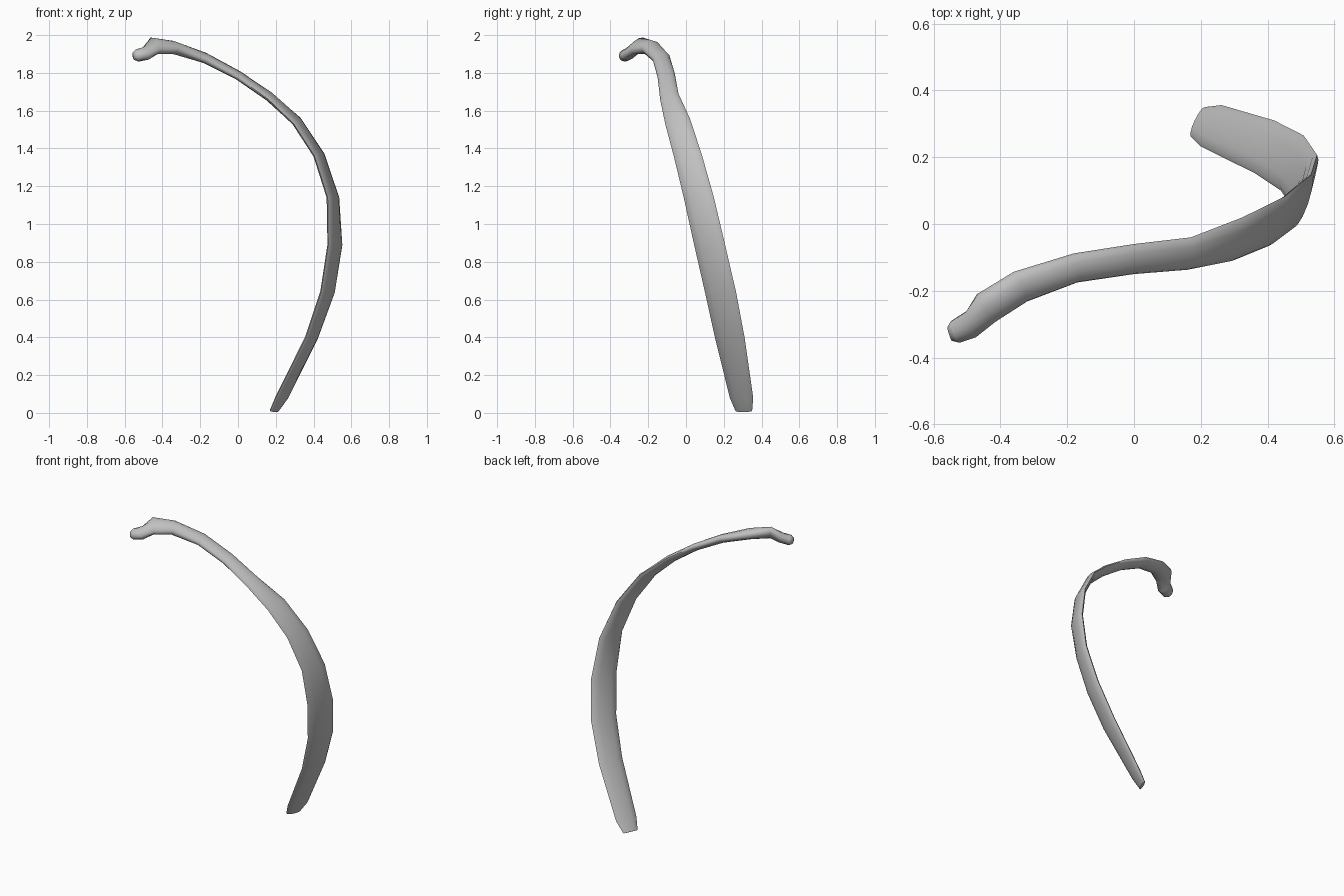
import bpy
import bmesh
import math
from mathutils import Vector

SIDES = 12

# Each station of the bone: front edge, back edge, half thickness
STATIONS = [
    ((.17, .262, .01), (.212, .35, .01), .012),
    ((.2, .232, .08), (.262, .356, .08), .017),
    ((.36, .153, .4), (.42, .31, .4), .019),
    ((.44, .1, .64), (.508, .265, .64), .02),
    ((.478, .043, .89), (.548, .207, .89), .02),
    ((.475, -.012, 1.14), (.53, .148, 1.14), .02),
    ((.405, -.065, 1.36), (.452, .083, 1.37), .019),
    ((.295, -.11, 1.53), (.325, .02, 1.56), .019),
    ((.16, -.137, 1.66), (.17, -.04, 1.69), .021),
    ((0, -.15, 1.775), (0, -.06, 1.8), .022),
    ((-.17, -.175, 1.865), (-.18, -.088, 1.893), .026),
    ((-.32, -.232, 1.918), (-.36, -.143, 1.95), .034),
    ((-.415, -.288, 1.91), (-.47, -.215, 1.978), .034),
    ((-.47, -.335, 1.882), (-.505, -.265, 1.925), .032),
    ((-.52, -.353, 1.878), (-.55, -.293, 1.905), .032),
    ((-.545, -.348, 1.88), (-.559, -.31, 1.898), .02),
]


def make_material(name, color):
    material = bpy.data.materials.new(name)
    material.use_nodes = True
    material.diffuse_color = color
    shader = material.node_tree.nodes["Principled BSDF"]
    shader.inputs["Base Color"].default_value = color
    return material


def section_ring(bm, front, back, thickness, tangent):
    """Oval cross-section spanning the two blade edges."""
    center = (front + back) / 2
    across = (back - front) / 2
    normal = tangent.cross(across).normalized()
    ring = []
    for i in range(SIDES):
        angle = math.tau * i / SIDES
        point = center + across * math.cos(angle) + normal * thickness * math.sin(angle)
        point.z = max(point.z, 0)
        ring.append(bm.verts.new(point))
    return ring


def build_rib(name, stations, material):
    bm = bmesh.new()
    centers = [(Vector(front) + Vector(back)) / 2 for front, back, _ in stations]
    last = len(stations) - 1

    # Sweep the cross-section along the curved bone
    rings = []
    for i, (front, back, thickness) in enumerate(stations):
        tangent = (centers[min(i + 1, last)] - centers[max(i - 1, 0)]).normalized()
        rings.append(section_ring(bm, Vector(front), Vector(back), thickness, tangent))
    for lower, upper in zip(rings, rings[1:]):
        for i in range(SIDES):
            j = (i + 1) % SIDES
            bm.faces.new((lower[i], lower[j], upper[j], upper[i]))

    # Close the blade end and the joint head
    bm.faces.new(rings[0])
    bm.faces.new(rings[-1])
    bmesh.ops.recalc_face_normals(bm, faces=bm.faces)

    mesh = bpy.data.meshes.new(name)
    bm.to_mesh(mesh)
    bm.free()
    mesh.materials.append(material)
    rib = bpy.data.objects.new(name, mesh)
    bpy.context.collection.objects.link(rib)
    return rib


# Remove the default object
cube = bpy.data.objects.get("Cube")
if cube:
    bpy.data.objects.remove(cube, do_unlink=True)

# Rib bone with a smooth surface and a crisp cut end
bone_grey = make_material("bone grey", (.53, .53, .53, 1))
rib_bone = build_rib("rib_bone", STATIONS, bone_grey)
bpy.ops.object.select_all(action="DESELECT")
rib_bone.select_set(True)
bpy.context.view_layer.objects.active = rib_bone
bpy.ops.object.shade_smooth_by_angle(angle=math.radians(60))
